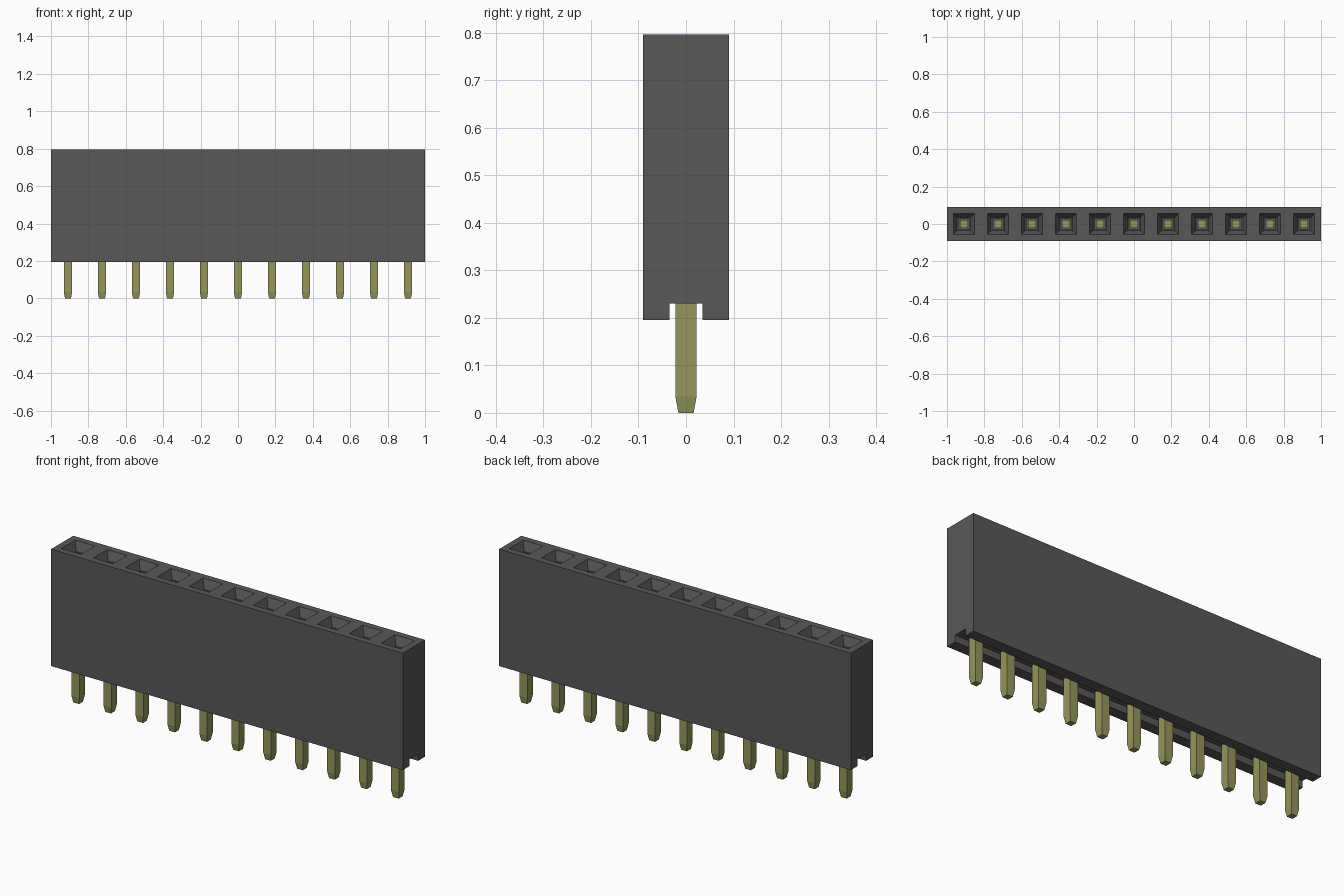
import bpy
import bmesh

if "Cube" in bpy.data.objects:
    bpy.data.objects.remove(bpy.data.objects["Cube"], do_unlink=True)

PINS = 11
PITCH = 2 / PINS
BOTTOM, GROOVE_TOP, TOP = 0.195, 0.23, 0.796


def make_material(name, color):
    mat = bpy.data.materials.new(name)
    mat.use_nodes = True
    mat.diffuse_color = color
    mat.node_tree.nodes["Principled BSDF"].inputs["Base Color"].default_value = color
    return mat


def make_object(name, bm, mat):
    bmesh.ops.recalc_face_normals(bm, faces=bm.faces)
    mesh = bpy.data.meshes.new(name)
    bm.to_mesh(mesh)
    bm.free()
    mesh.materials.append(mat)
    obj = bpy.data.objects.new(name, mesh)
    bpy.context.collection.objects.link(obj)
    return obj


def square_stack(bm, x, levels):
    """Closed square column through (height, half width) levels."""
    rings = []
    for z, h in levels:
        corners = ((-h, -h), (h, -h), (h, h), (-h, h))
        rings.append([bm.verts.new((x + a, b, z)) for a, b in corners])
    for low, high in zip(rings, rings[1:]):
        for i in range(4):
            j = (i + 1) % 4
            bm.faces.new((low[i], low[j], high[j], high[i]))
    bm.faces.new(rings[0][::-1])
    bm.faces.new(rings[-1])


plastic = make_material("dark grey plastic", (0.098, 0.098, 0.098, 1))
metal = make_material("dull gold metal", (0.30, 0.30, 0.11, 1))
centres = [(i - (PINS - 1) / 2) * PITCH for i in range(PINS)]

# Housing: a grooved profile extruded along its length
bm = bmesh.new()
half = [(0.035, GROOVE_TOP), (0.035, BOTTOM), (0.09, BOTTOM), (0.09, TOP)]
profile = half + [(-y, z) for y, z in reversed(half)]
end = bm.faces.new([bm.verts.new((-1, y, z)) for y, z in profile])
extruded = bmesh.ops.extrude_face_region(bm, geom=[end])["geom"]
bmesh.ops.translate(bm, vec=(2, 0, 0),
                    verts=[v for v in extruded if isinstance(v, bmesh.types.BMVert)])
housing = make_object("housing", bm, plastic)

# Sockets: funnel mouth with a narrow shaft, cut from the top
bm = bmesh.new()
for x in centres:
    square_stack(bm, x, [(0.4, 0.03), (TOP - 0.045, 0.03), (TOP - 0.045, 0.036),
                         (TOP, 0.056), (TOP + 0.05, 0.056)])
cutter = make_object("socket_cutter", bm, plastic)
cutter.hide_render = True

cut = housing.modifiers.new("sockets", "BOOLEAN")
cut.operation = "DIFFERENCE"
cut.solver = "EXACT"
cut.object = cutter
bpy.context.view_layer.objects.active = housing
bpy.ops.object.modifier_apply(modifier=cut.name)
bpy.data.objects.remove(cutter, do_unlink=True)

# Contact pins with tapered tips, reaching up into the sockets
for number, x in enumerate(centres, 1):
    bm = bmesh.new()
    square_stack(bm, x, [(0, 0.016), (0.035, 0.0225), (0.5, 0.0225)])
    make_object(f"pin_{number}", bm, metal)
